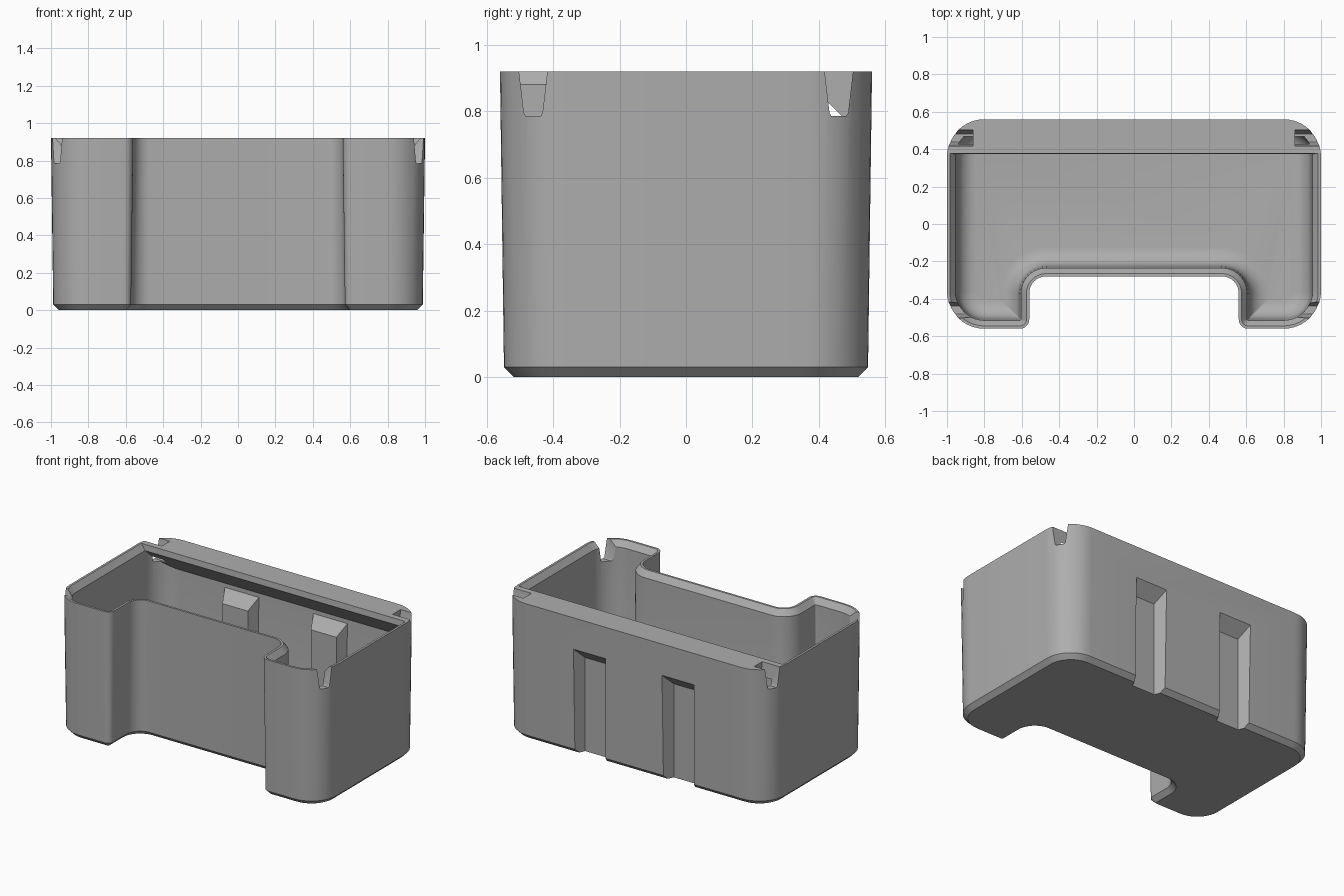
import bpy, bmesh, math
from mathutils import Vector

if "Cube" in bpy.data.objects:
    bpy.data.objects.remove(bpy.data.objects["Cube"], do_unlink=True)

TOP = 0.92
SEGMENTS = 10

grey = bpy.data.materials.new("plain grey")
grey.use_nodes = True
GREY = (0.42, 0.42, 0.42, 1)
grey.diffuse_color = GREY
grey.node_tree.nodes["Principled BSDF"].inputs["Base Color"].default_value = GREY

# Plan outline: right half corners (x, y, radius), mirrored, counter-clockwise
half = [(0.56, -0.28, 0.09), (0.56, -0.56, 0.05), (1, -0.56, 0.2), (1, 0.56, 0.2)]
corners = half + [(-x, y, r) for x, y, r in reversed(half)]


def outline(inset, z):
    """Rounded plan outline moved inwards by inset."""
    ring, n = [], len(corners)
    for i, (x, y, r) in enumerate(corners):
        p = Vector((x, y))
        d1 = (p - Vector(corners[i - 1][:2])).normalized()
        d2 = (Vector(corners[(i + 1) % n][:2]) - p).normalized()
        convex = d1.x * d2.y - d1.y * d2.x > 0
        r = max(r - inset, 0.006) if convex else r + inset
        p += inset * Vector((-d1.y - d2.y, d1.x + d2.x))
        centre = p + r * (d2 - d1)
        for k in range(SEGMENTS + 1):
            t = math.pi / 2 * k / SEGMENTS
            q = centre + r * (d1 * math.sin(t) - d2 * math.cos(t))
            ring.append((q.x, q.y, z))
    return ring


def finish(name, bm):
    bmesh.ops.recalc_face_normals(bm, faces=bm.faces)
    mesh = bpy.data.meshes.new(name)
    bm.to_mesh(mesh)
    bm.free()
    mesh.materials.append(grey)
    obj = bpy.data.objects.new(name, mesh)
    bpy.context.collection.objects.link(obj)
    return obj


def loft(name, levels):
    """Closed solid through outlines given as (inset, z)."""
    bm = bmesh.new()
    rings = [[bm.verts.new(c) for c in outline(*level)] for level in levels]
    for a, b in zip(rings, rings[1:]):
        for i in range(len(a)):
            j = (i + 1) % len(a)
            bm.faces.new((a[i], a[j], b[j], b[i]))
    bm.faces.new(rings[0])
    bm.faces.new(rings[-1])
    return finish(name, bm)


def hull(name, points):
    bm = bmesh.new()
    verts = [bm.verts.new(p) for p in points]
    bmesh.ops.convex_hull(bm, input=verts)
    bmesh.ops.dissolve_limit(bm, angle_limit=0.01, verts=bm.verts, edges=bm.edges)
    return finish(name, bm)


def cut(target, cutter):
    mod = target.modifiers.new("cut", "BOOLEAN")
    mod.operation = "DIFFERENCE"
    mod.solver = "EXACT"
    mod.object = cutter
    bpy.context.view_layer.objects.active = target
    bpy.ops.object.modifier_apply(modifier=mod.name)
    bpy.data.objects.remove(cutter, do_unlink=True)


def wedge(name, x, half_in, half_out, y_in, top_in, bottom):
    """Tapered upright with a 45 degree top, reaching out past the back wall."""
    y_out = 0.6
    top_out = top_in + y_out - y_in
    return hull(name, [(x + s * h, y, z)
                       for h, y, t in ((half_in, y_in, top_in), (half_out, y_out, top_out))
                       for s in (-1, 1) for z in (bottom, t)])


# Drafted outer body with a bevelled foot
body = loft("container_body", [(0.042, 0), (0.012, 0.03), (0, TOP)])

# Cavity: bevelled rim, drafted wall, rounded floor edge
floor_z, radius = 0.04, 0.1
levels = [(0.015, 1.0), (0.015, TOP), (0.045, 0.88)]
for k in range(7):
    t = math.pi / 2 * k / 6
    levels.append((0.055 + radius * (1 - math.cos(t)), floor_z + radius * (1 - math.sin(t))))
cavity = loft("cavity", levels)

# Back ledge with a sloping underside stays solid
ledge = [(0.384, 1.0), (0.38, TOP), (0.374, 0.88), (0.65, 0.604), (0.65, 1.0)]
cut(cavity, hull("ledge", [(x, y, z) for x in (-1.2, 1.2) for y, z in ledge]))

# Inner housings of the belt slots stay solid
for x in (-0.33, 0.33):
    cut(cavity, wedge("slot_housing", x, 0.095, 0.165, 0.44, 0.64, -0.1))
cut(body, cavity)

# Vertical slots in the back wall
for x in (-0.33, 0.33):
    cut(body, wedge("slot", x, 0.085, 0.1375, 0.48, 0.63, -0.1))

# Tapered notches near the four corners
for sx in (-1, 1):
    for y in (-0.46, 0.46):
        cut(body, hull("notch", [(sx * x, y + s * w, z) for x in (0.86, 1.1) for s in (-1, 1)
                                 for w, z in ((0.022, 0.785), (0.028, 0.795), (0.052, 1.0))]))

# Smooth shading with sharp edges kept
bpy.ops.object.select_all(action="DESELECT")
body.select_set(True)
bpy.context.view_layer.objects.active = body
bpy.ops.object.shade_smooth_by_angle(angle=math.radians(30))
